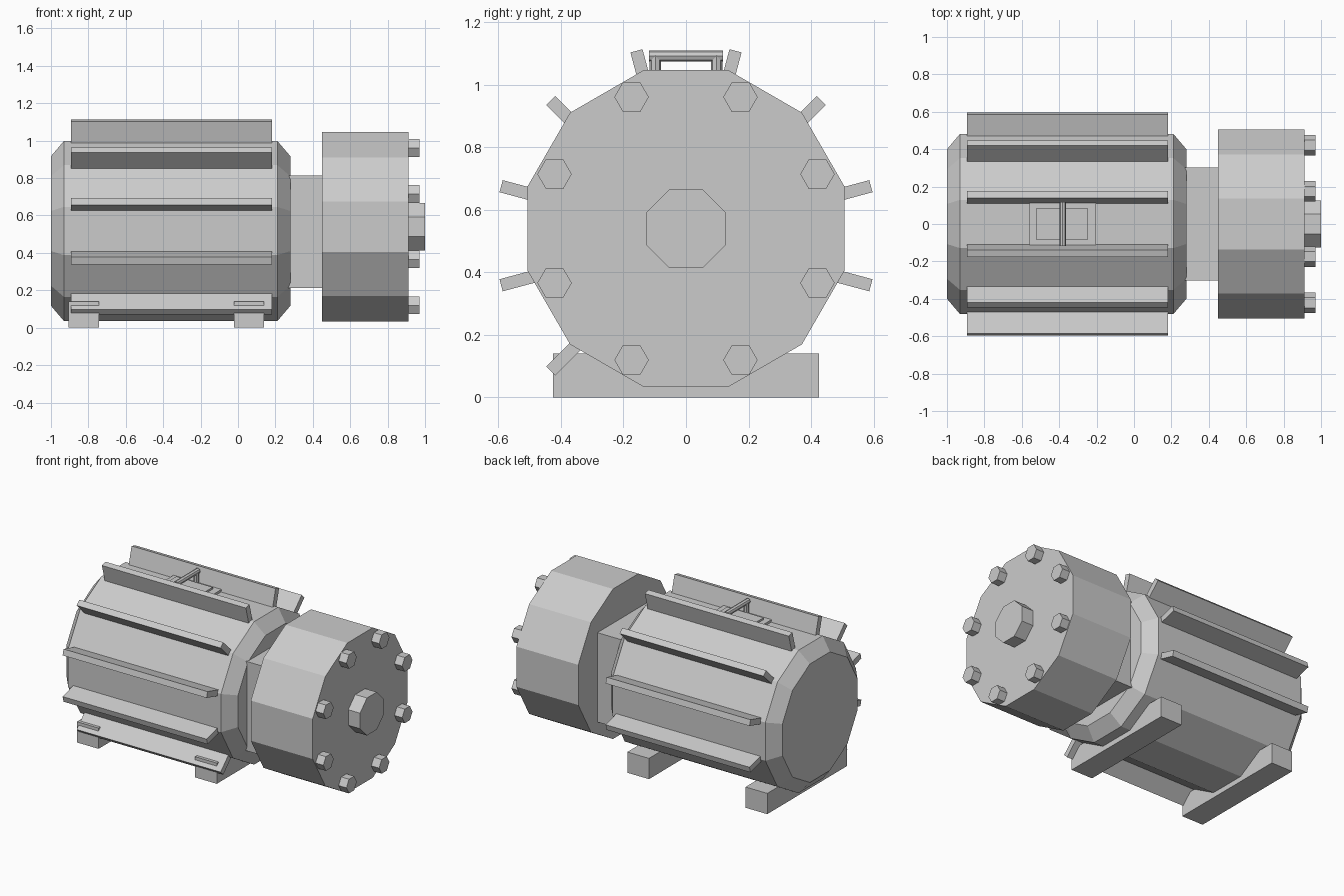
import bpy
import bmesh
from math import cos, sin, pi, radians
from mathutils import Matrix, Vector

cube = bpy.data.objects.get("Cube")
if cube:
    bpy.data.objects.remove(cube, do_unlink=True)

grey = bpy.data.materials.new("plain_grey")
grey.use_nodes = True
grey.diffuse_color = (0.6, 0.6, 0.6, 1)
grey.node_tree.nodes["Principled BSDF"].inputs["Base Color"].default_value = (0.6, 0.6, 0.6, 1)


def finish(name, bm):
    bmesh.ops.recalc_face_normals(bm, faces=bm.faces)
    mesh = bpy.data.meshes.new(name)
    bm.to_mesh(mesh)
    bm.free()
    mesh.materials.append(grey)
    obj = bpy.data.objects.new(name, mesh)
    bpy.context.collection.objects.link(obj)
    return obj


def box(name, low, high, turn=None):
    """Box between two corners, optionally moved by a matrix."""
    low, high = Vector(low), Vector(high)
    bm = bmesh.new()
    bmesh.ops.create_cube(bm, size=1)
    place = Matrix.Translation((low + high) / 2) @ Matrix.Diagonal((high - low).to_4d())
    bm.transform(turn @ place if turn else place)
    return finish(name, bm)


def prism(name, sides, rings, y, z, start):
    """Polygonal solid along x; rings are (x, corner radius)."""
    bm = bmesh.new()
    loops = []
    for x, r in rings:
        angles = [start + 2 * pi * i / sides for i in range(sides)]
        loops.append([bm.verts.new((x, y + r * cos(a), z + r * sin(a))) for a in angles])
    for a, b in zip(loops, loops[1:]):
        for i in range(sides):
            j = (i + 1) % sides
            bm.faces.new((a[i], a[j], b[j], b[i]))
    bm.faces.new(loops[0])
    bm.faces.new(loops[-1])
    return finish(name, bm)


# Motor housing with chamfered ends, square neck and end drum
BODY_Z, DRUM_Z = 0.517, 0.54
prism("motor_housing", 12, [(-1, 0.414), (-0.93, 0.499), (0.21, 0.499), (0.28, 0.414)],
      0, BODY_Z, pi / 12)
box("neck", (0.2, -0.302, 0.212), (0.47, 0.302, 0.815))
prism("end_drum", 12, [(0.45, 0.524), (0.912, 0.524)], 0, DRUM_Z, pi / 12)

# Shaft hub and ring of hexagonal bolts
prism("shaft_hub", 8, [(0.9, 0.137), (1, 0.137)], 0, DRUM_Z, pi / 8)
for i in range(8):
    a = pi / 8 + i * pi / 4
    prism(f"bolt_{i + 1}", 6, [(0.9, 0.055), (0.97, 0.055)],
          0.455 * cos(a), DRUM_Z + 0.455 * sin(a), 0)

# Cooling fins on the housing corners, lowest one only at the front
for i, degrees in enumerate(range(-15, 226, 30)):
    turn = Matrix.Translation((0, 0, BODY_Z)) @ Matrix.Rotation(radians(degrees), 4, "X")
    box(f"cooling_fin_{i + 1}", (-0.892, 0.45, -0.02), (0.183, 0.612, 0.02), turn)

# Crosswise feet
for name, x in (("right_foot", -0.905), ("left_foot", -0.022)):
    box(name, (x, -0.426, 0), (x + 0.162, 0.426, 0.14))

# Lifting handle on a stepped plate
box("handle_plate", (-0.56, -0.115, 0.98), (-0.202, 0.115, 1.015))
box("handle_pad", (-0.52, -0.085, 1.0), (-0.248, 0.085, 1.028))
for name, side in (("front_handle_post", -1), ("back_handle_post", 1)):
    bm = bmesh.new()
    bmesh.ops.create_cone(bm, cap_ends=True, segments=8, radius1=0.018, radius2=0.018, depth=0.1,
                          matrix=Matrix.Translation((-0.381, side * 0.098, 1.045)))
    finish(name, bm)
bm = bmesh.new()
bmesh.ops.create_cone(bm, cap_ends=True, segments=8, radius1=0.018, radius2=0.018, depth=0.235,
                      matrix=Matrix.Translation((-0.381, 0, 1.092)) @ Matrix.Rotation(pi / 2, 4, "X"))
finish("handle_bar", bm)
